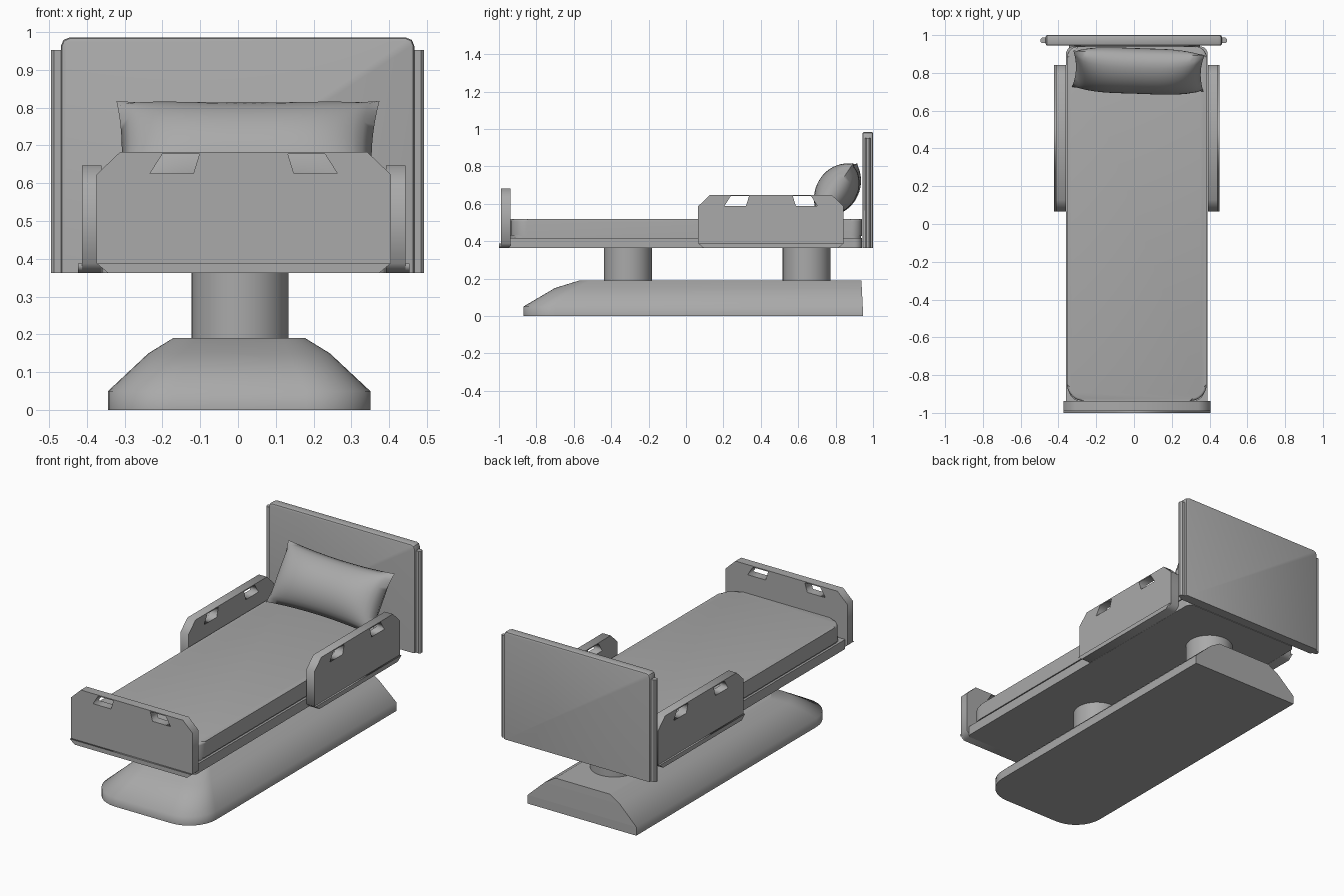
import bpy, bmesh, math
from mathutils import Matrix, Vector

if "Cube" in bpy.data.objects:
    bpy.data.objects.remove(bpy.data.objects["Cube"], do_unlink=True)

GREY = (0.4, 0.4, 0.4, 1)
grey = bpy.data.materials.new("plain_grey")
grey.use_nodes = True
grey.diffuse_color = GREY
grey.node_tree.nodes["Principled BSDF"].inputs["Base Color"].default_value = GREY
CX = 0.015   # the bed deck sits slightly to one side


def finish(bm, name, angle=30):
    bmesh.ops.recalc_face_normals(bm, faces=bm.faces)
    mesh = bpy.data.meshes.new(name)
    bm.to_mesh(mesh)
    bm.free()
    obj = bpy.data.objects.new(name, mesh)
    bpy.context.collection.objects.link(obj)
    mesh.materials.append(grey)
    if angle:
        bpy.ops.object.select_all(action="DESELECT")
        obj.select_set(True)
        bpy.context.view_layer.objects.active = obj
        bpy.ops.object.shade_smooth_by_angle(angle=math.radians(angle))
    return obj


def plan(x0, x1, y0, y1, front_r, back_r=0, n=8):
    """Rectangle outline, counter-clockwise, with rounded front and back corners."""
    corners = [(x0, y0, 1, 1, front_r, 180), (x1, y0, -1, 1, front_r, 270),
               (x1, y1, -1, -1, back_r, 0), (x0, y1, 1, -1, back_r, 90)]
    pts = []
    for x, y, sx, sy, r, start in corners:
        for i in range(n + 1 if r else 1):
            a = math.radians(start + 90 * i / n)
            pts.append((x + sx * r + r * math.cos(a), y + sy * r + r * math.sin(a)))
    return pts


def loft(bm, rings):
    """Skin a list of equal closed rings and cap both ends."""
    loops = [[bm.verts.new(p) for p in ring] for ring in rings]
    for a, b in zip(loops, loops[1:]):
        for i in range(len(a)):
            j = (i + 1) % len(a)
            bm.faces.new((a[i], a[j], b[j], b[i]))
    return [bm.faces.new(loops[0]), bm.faces.new(loops[-1])]


def slab(name, outline, levels):
    bm = bmesh.new()
    loft(bm, [[(x, y, z) for x, y in outline] for z in levels])
    return bm, name


def bevel_rims(bm, zs, width, segments=3):
    edges = [e for e in bm.edges
             if any(all(abs(v.co.z - z) < 1e-4 for v in e.verts) for z in zs)]
    bmesh.ops.bevel(bm, geom=edges, offset=width, segments=segments,
                    profile=0.5, affect="EDGES")


def box(bm, x0, x1, y0, y1, z0, z1):
    m = Matrix.LocRotScale(((x0 + x1) / 2, (y0 + y1) / 2, (z0 + z1) / 2), None,
                           (x1 - x0, y1 - y0, z1 - z0))
    return bmesh.ops.create_cube(bm, size=1, matrix=m)["verts"]


# Floor base: sloping sides, long sloping nose, flat back
bm = bmesh.new()
levels = [(0, 0.347, -0.87, 0.17, 0.945), (0.05, 0.347, -0.87, 0.17, 0.945),
          (0.15, 0.24, -0.70, 0.11, 0.94), (0.19, 0.175, -0.57, 0.06, 0.937)]
caps = loft(bm, [[(x, y, z) for x, y in plan(0.003 - w, 0.003 + w, front, back, r)]
                 for z, w, front, r, back in levels])
bm.normal_update()
flat = set(caps) | {f for f in bm.faces if f.calc_center_median().y > 0.9}
for f in bm.faces:
    f.smooth = f not in flat
for e in bm.edges:
    e.smooth = not any(f in flat for f in e.link_faces)
finish(bm, "floor_base", None)

# Two lifting columns
for name, y in (("foot_column", -0.31), ("head_column", 0.645)):
    bm = bmesh.new()
    bmesh.ops.create_cone(bm, cap_ends=True, segments=40, radius1=0.128, radius2=0.128,
                          depth=0.2, matrix=Matrix.Translation((0.005, y, 0.275)))
    finish(bm, name)

# Deck, its recessed lip and the mattress
bm, name = slab("bed_frame", plan(CX - 0.375, CX + 0.375, -0.95, 0.94, 0.02, 0.04), (0.363, 0.418))
finish(bm, name)
bm, name = slab("frame_lip", plan(CX - 0.362, CX + 0.362, -0.94, 0.935, 0.07, 0.05), (0.41, 0.432))
finish(bm, name)
bm, name = slab("mattress", plan(CX - 0.37, CX + 0.37, -0.937, 0.94, 0.09, 0.06), (0.428, 0.518))
bevel_rims(bm, [0.518], 0.012)
finish(bm, name)


def flat_shape(name, outlines, thickness, matrix):
    """Filled outline with holes, standing upright, facing the front."""
    curve = bpy.data.curves.new(name, "CURVE")
    curve.dimensions, curve.fill_mode, curve.extrude = "2D", "BOTH", thickness / 2
    for pts in outlines:
        s = curve.splines.new("POLY")
        s.points.add(len(pts) - 1)
        for p, (x, y) in zip(s.points, pts):
            p.co = (x, y, 0, 1)
        s.use_cyclic_u = True
    temp = bpy.data.objects.new(name + "_curve", curve)
    bpy.context.collection.objects.link(temp)
    bpy.context.view_layer.update()
    mesh = bpy.data.meshes.new_from_object(temp.evaluated_get(bpy.context.evaluated_depsgraph_get()))
    bpy.data.objects.remove(temp, do_unlink=True)
    bm = bmesh.new()
    bm.from_mesh(mesh)
    bpy.data.meshes.remove(mesh)
    bmesh.ops.remove_doubles(bm, verts=bm.verts, dist=1e-5)
    bmesh.ops.transform(bm, matrix=matrix @ Matrix.Rotation(math.pi / 2, 4, "X"), verts=bm.verts)
    return finish(bm, name, None)


def mirrored(half):
    return half + [(-x, y) for x, y in reversed(half)]


# Footboard and side rails share one shape: chamfered board, two grips, a bottom lip
def board(name, top, location, turn):
    w, low = 0.389, 0.363
    outline = mirrored([(w - 0.03, low), (w, low + 0.025), (w, top - 0.06), (w - 0.063, top)])
    grip = [(0.117, top - 0.006), (0.215, top - 0.006), (0.248, top - 0.058), (0.133, top - 0.058)]
    place = Matrix.Translation(location) @ Matrix.Rotation(turn, 4, "Z")
    flat_shape(name, [outline, grip, [(-x, y) for x, y in grip]], 0.052, place)
    lip = mirrored([(w - 0.03, low), (w, low + 0.025)])
    flat_shape(name + "_lip", [lip], 0.01, place @ Matrix.Translation((0, -0.031, 0)))


board("footboard", 0.683, (CX, -0.964, 0), 0)
board("right_rail", 0.647, (-0.387, 0.454, 0), -math.pi / 2)
board("left_rail", 0.647, (0.417, 0.454, 0), math.pi / 2)

# Headboard: rounded panel with a slim strip along each side
bm = bmesh.new()
box(bm, -0.468, 0.466, 0.944, 1.0, 0.363, 0.985)
corners = [e for e in bm.edges if all(v.co.z > 0.9 for v in e.verts)
           and abs(e.verts[0].co.x - e.verts[1].co.x) < 1e-4]
bmesh.ops.bevel(bm, geom=corners, offset=0.022, segments=2, profile=0.5, affect="EDGES")
rim = [e for e in bm.edges if abs(e.verts[0].co.y - e.verts[1].co.y) < 1e-4
       and max(v.co.z for v in e.verts) > 0.4]
bmesh.ops.bevel(bm, geom=rim, offset=0.01, segments=2, profile=0.5, affect="EDGES")
finish(bm, "headboard")
for name, x0, x1 in (("headboard_right_strip", -0.495, -0.46), ("headboard_left_strip", 0.458, 0.492)):
    bm = bmesh.new()
    box(bm, x0, x1, 0.957, 0.987, 0.363, 0.952)
    upright = [e for e in bm.edges if abs(e.verts[0].co.z - e.verts[1].co.z) > 0.1]
    bmesh.ops.bevel(bm, geom=upright, offset=0.008, segments=1, affect="EDGES")
    finish(bm, name)

# Pillow: a bulged grid with pinched corners, leaning on the headboard
bm = bmesh.new()
bmesh.ops.create_grid(bm, x_segments=28, y_segments=18, size=1)
back = bmesh.ops.duplicate(bm, geom=bm.verts[:] + bm.edges[:] + bm.faces[:])["geom"]
back_verts = {g for g in back if isinstance(g, bmesh.types.BMVert)}
for v in bm.verts:
    u, t = v.co.x, v.co.y
    puff = 0.108 * ((1 - u ** 4) * (1 - t ** 2)) ** 0.6
    side = -1 if v in back_verts else 1
    v.co = Vector((0.348 * u * (1 - 0.05 * (1 - t * t)),
                   0.172 * t * (1 - 0.1 * (1 - u * u)), side * puff))
bmesh.ops.remove_doubles(bm, verts=bm.verts, dist=1e-4)
lean = (Matrix.Translation((0.023, 0.81, 0.675)) @ Matrix.Rotation(math.radians(-2), 4, "Z")
        @ Matrix.Rotation(math.radians(56), 4, "X"))
bmesh.ops.transform(bm, matrix=lean, verts=bm.verts)
finish(bm, "pillow", 60)
